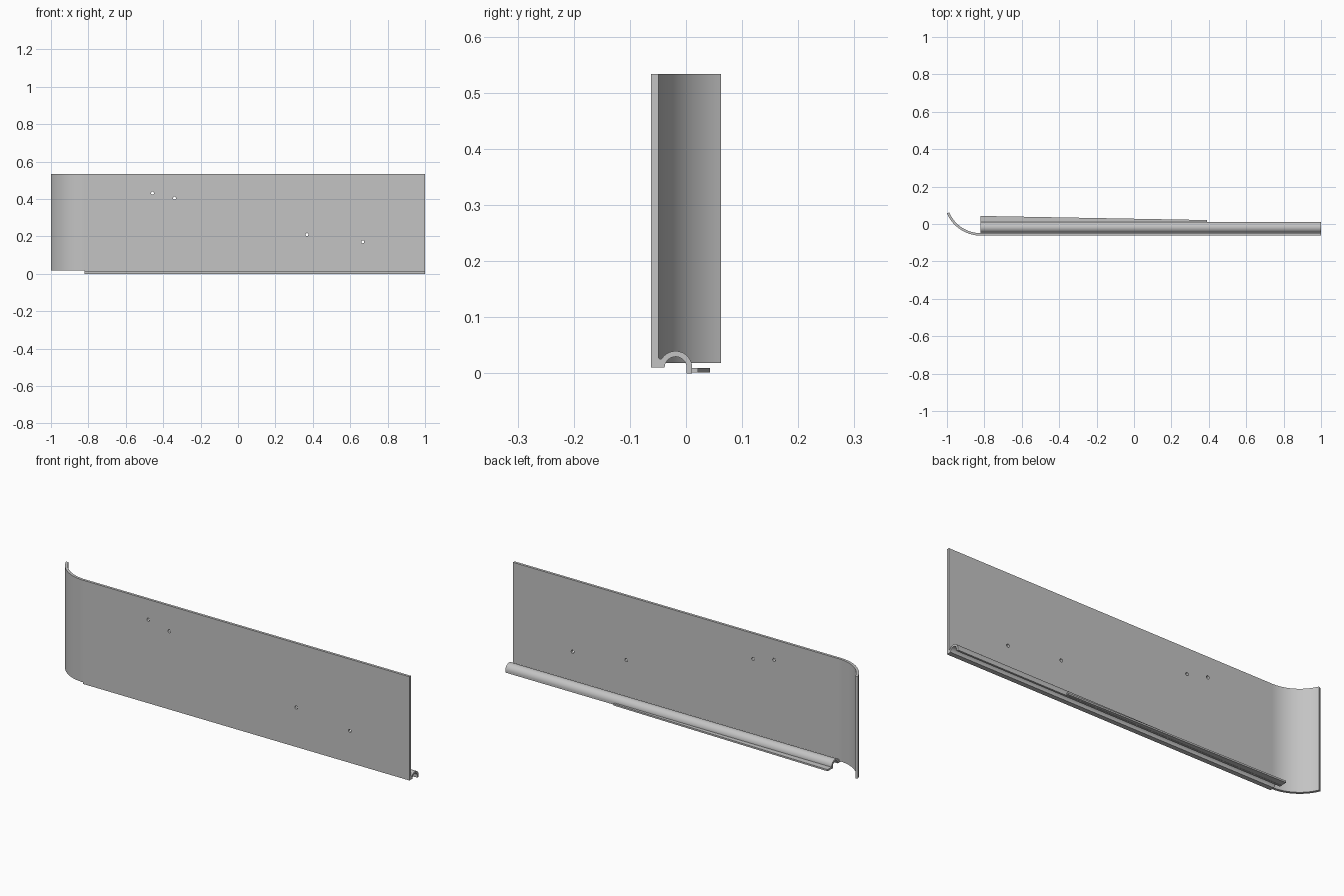
import bpy, bmesh, math
from mathutils import Vector

if "Cube" in bpy.data.objects:
    bpy.data.objects.remove(bpy.data.objects["Cube"], do_unlink=True)

grey = bpy.data.materials.new("plain grey")
grey.use_nodes = True
grey.diffuse_color = (0.55, 0.55, 0.55, 1)
grey.node_tree.nodes["Principled BSDF"].inputs["Base Color"].default_value = (0.55, 0.55, 0.55, 1)

LEFT, RIGHT, TOP = -0.82, 1.0, 0.533
FRONT, BACK = -0.062, -0.049


def arc(centre, radius, start, end, steps):
    """Points along an arc, angles in degrees."""
    angles = [math.radians(start + (end - start) * i / steps) for i in range(steps + 1)]
    return [(centre[0] + radius * math.cos(a), centre[1] + radius * math.sin(a)) for a in angles]


def extrude(name, points, direction):
    """Solid made by sweeping a closed outline along a straight line."""
    bm = bmesh.new()
    face = bm.faces.new([bm.verts.new(p) for p in points])
    swept = bmesh.ops.extrude_face_region(bm, geom=[face], use_keep_orig=True)
    moved = [g for g in swept["geom"] if isinstance(g, bmesh.types.BMVert)]
    bmesh.ops.translate(bm, verts=moved, vec=Vector(direction))
    bmesh.ops.recalc_face_normals(bm, faces=bm.faces[:])
    mesh = bpy.data.meshes.new(name)
    bm.to_mesh(mesh)
    bm.free()
    mesh.materials.append(grey)
    obj = bpy.data.objects.new(name, mesh)
    bpy.context.collection.objects.link(obj)
    return obj


def select_only(obj):
    bpy.ops.object.select_all(action='DESELECT')
    obj.select_set(True)
    bpy.context.view_layer.objects.active = obj


# Flat panel with the hooked channel along its lower edge, as one section
hook = (-0.0185, 0.01)
inner, outer, fillet = 0.0195, 0.0295, 0.0035
reach = outer + fillet
meet = math.degrees(math.acos((BACK + fillet - hook[0]) / reach))
notch = (BACK + fillet, hook[1] + reach * math.sin(math.radians(meet)))
section = [(BACK, TOP), (FRONT, TOP), (FRONT, 0.01)]
section += arc(hook, inner, 180, 0, 24)
section += [(0.001, 0), (0.011, 0)]
section += arc(hook, outer, 0, meet, 24)
section += arc(notch, fillet, meet - 180, -180, 8)[1:]
panel = extrude("panel_with_hook", [(LEFT, y, z) for y, z in section], (RIGHT - LEFT, 0, 0))

# Bent end of the panel, sweeping back
radius, sweep = 0.1956, 67
bend = (LEFT, FRONT + radius)
plan = arc(bend, radius, 270, 270 - sweep, 28)
plan += arc(bend, radius - (BACK - FRONT), 270 - sweep, 270, 28)
curved_end = extrude("curved_end", [(x, y, 0.018) for x, y in plan], (0, 0, TOP - 0.018))

# Tapered flange behind the hook
taper = [(LEFT, 0.009), (0.39, 0.009), (0.39, 0.021), (LEFT, 0.043)]
flange = extrude("tapered_flange", [(x, y, 0.001) for x, y in taper], (0, 0, 0.0085))

# Four small through holes
for x, z in [(-0.457, 0.431), (-0.34, 0.404), (0.368, 0.209), (0.667, 0.171)]:
    ring = arc((x, z), 0.008, 0, 345, 23)
    cutter = extrude("hole_cutter", [(px, -0.08, pz) for px, pz in ring], (0, 0.05, 0))
    cutter.hide_render = True
    cut = panel.modifiers.new("hole", 'BOOLEAN')
    cut.operation = 'DIFFERENCE'
    cut.solver = 'EXACT'
    cut.object = cutter
    select_only(panel)
    bpy.ops.object.modifier_apply(modifier=cut.name)
    bpy.data.objects.remove(cutter, do_unlink=True)

# Smooth the rounded surfaces, keep flats and corners crisp
for obj in (panel, curved_end):
    select_only(obj)
    bpy.ops.object.shade_smooth_by_angle(angle=math.radians(30))
    weighted = obj.modifiers.new("crisp_flats", 'WEIGHTED_NORMAL')
    weighted.keep_sharp = True
